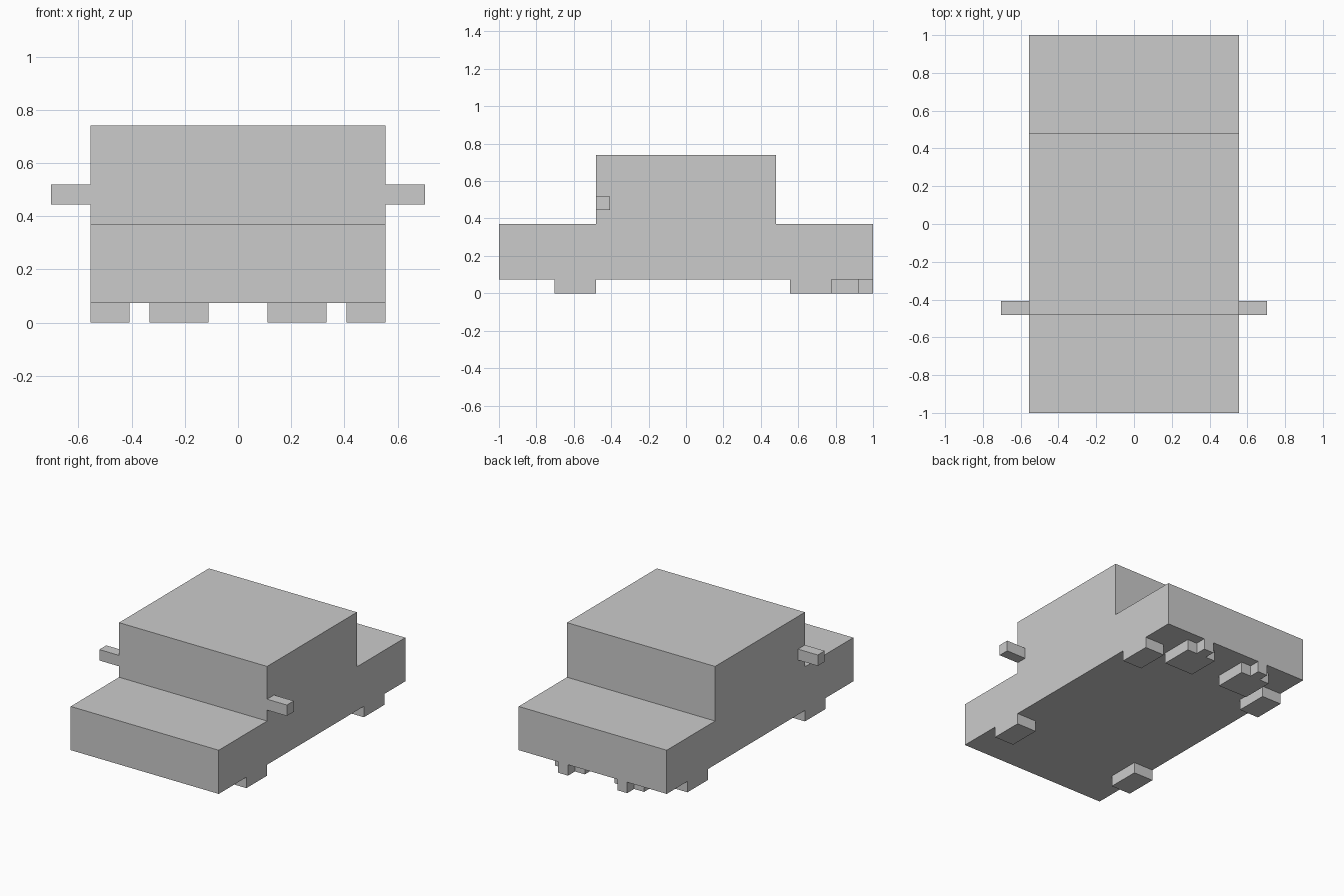
import bpy, bmesh

if "Cube" in bpy.data.objects:
    bpy.data.objects.remove(bpy.data.objects["Cube"])

U = 2 / 54  # the model sits on a 54-unit-long block grid


def finish(name, bm):
    bmesh.ops.recalc_face_normals(bm, faces=bm.faces)
    mesh = bpy.data.meshes.new(name)
    bm.to_mesh(mesh)
    bm.free()
    obj = bpy.data.objects.new(name, mesh)
    bpy.context.collection.objects.link(obj)
    return obj


def box(name, x, y, z):
    """Box from (min, max) ranges given in grid units."""
    bm = bmesh.new()
    bmesh.ops.create_cube(bm, size=1)
    for v in bm.verts:
        v.co = [r[c > 0] * U for r, c in zip((x, y, z), v.co)]
    return finish(name, bm)


def pair(name, x, y, z):
    """The same box on the right and the left side."""
    box("right_" + name, x, y, z)
    box("left_" + name, (-x[1], -x[0]), y, z)


# Car body: stepped side profile (bonnet, cabin, boot) extruded across the width
profile = [(-27, 2), (27, 2), (27, 10), (13, 10),
           (13, 20), (-13, 20), (-13, 10), (-27, 10)]
bm = bmesh.new()
side = bm.faces.new([bm.verts.new((-15 * U, y * U, z * U)) for y, z in profile])
ext = bmesh.ops.extrude_face_region(bm, geom=[side], use_keep_orig=True)
verts = [g for g in ext["geom"] if isinstance(g, bmesh.types.BMVert)]
bmesh.ops.translate(bm, verts=verts, vec=(30 * U, 0, 0))
finish("body", bm)

# Wheels
pair("front_wheel", (11, 15), (-19, -13), (0, 2))
pair("rear_wheel", (11, 15), (15, 21), (0, 2))

# Exhaust boxes and tail pipes under the rear
pair("exhaust_box", (3, 9), (19, 25), (0, 2))
pair("tail_pipe", (5, 7), (25, 27), (0, 2))

# Side mirrors
pair("side_mirror", (15, 19), (-13, -11), (12, 14))
